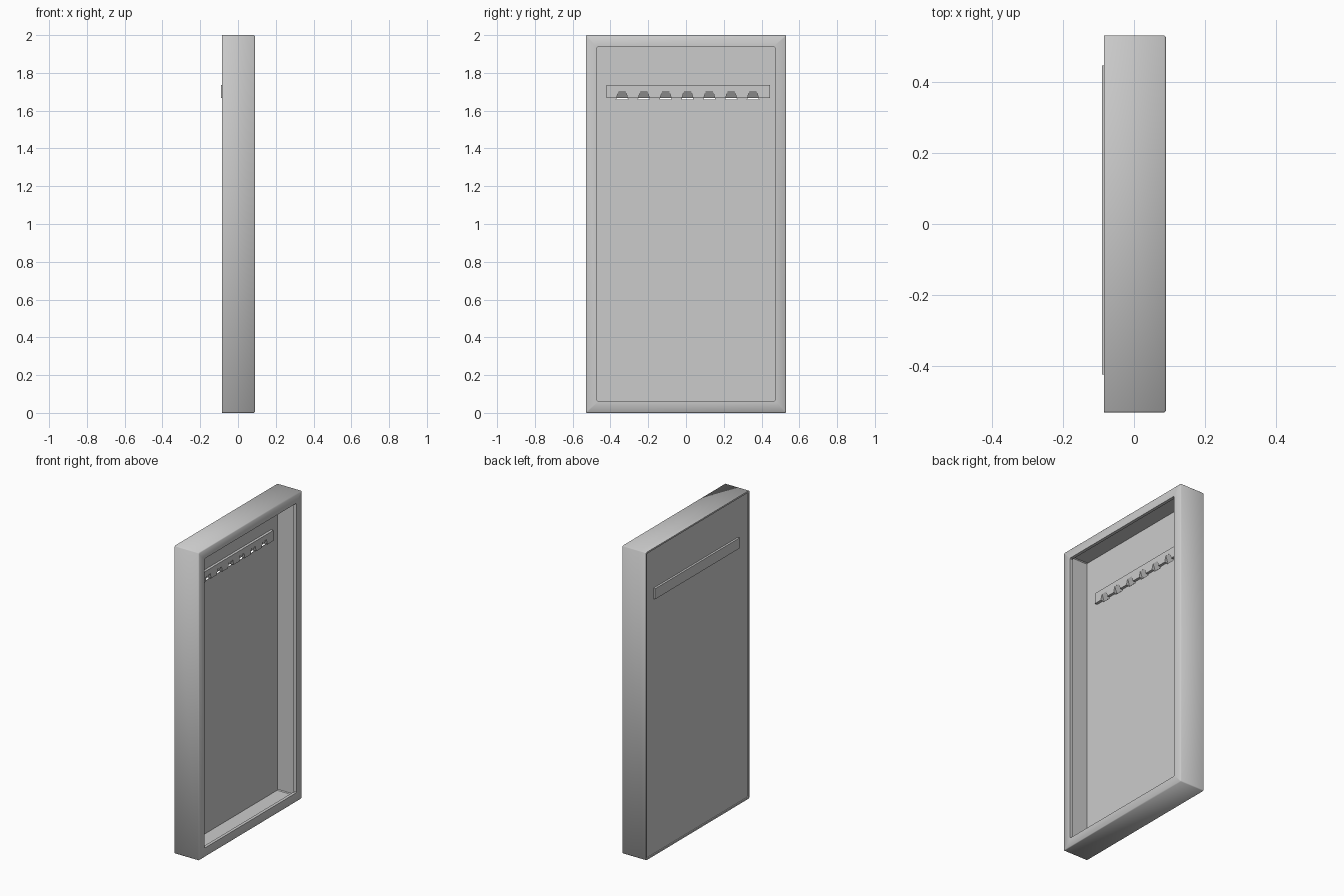
import bpy, bmesh

cube = bpy.data.objects.get("Cube")
if cube:
    bpy.data.objects.remove(cube)

grey = bpy.data.materials.new("plain grey")
grey.use_nodes = True
grey.diffuse_color = (0.6, 0.6, 0.6, 1)
grey.node_tree.nodes["Principled BSDF"].inputs["Base Color"].default_value = (0.6, 0.6, 0.6, 1)

HALF_Y, HALF_Z, CHAMFER = 0.53, 1.0, 0.005


def finish(name, bm):
    bmesh.ops.recalc_face_normals(bm, faces=bm.faces)
    for e in bm.edges:
        e.smooth = e.calc_face_angle() < 0.9
    mesh = bpy.data.meshes.new(name)
    bm.to_mesh(mesh)
    bm.free()
    mesh.materials.append(grey)
    obj = bpy.data.objects.new(name, mesh)
    bpy.context.collection.objects.link(obj)
    return obj


def box(name, x, y, z):
    bm = bmesh.new()
    bmesh.ops.create_cube(bm, size=1)
    for v in bm.verts:
        v.co = [lo + (c + 0.5) * (hi - lo) for c, (lo, hi) in zip(v.co, (x, y, z))]
    return finish(name, bm)


def ring_loft(name, section, smooth_bands):
    """Sweep a closed section of (inset, x) points round a rectangle with cut corners."""
    bm = bmesh.new()
    loops = []
    for inset, x in section:
        y, z = HALF_Y - inset, HALF_Z - inset
        yc, zc = y - CHAMFER, z - CHAMFER
        outline = [(-yc, -z), (yc, -z), (y, -zc), (y, zc),
                   (yc, z), (-yc, z), (-y, zc), (-y, -zc)]
        loops.append([bm.verts.new((x, py, 1 + pz)) for py, pz in outline])
    for i, a in enumerate(loops):
        b = loops[(i + 1) % len(loops)]
        for k in range(8):
            n = (k + 1) % 8
            face = bm.faces.new((a[k], a[n], b[n], b[k]))
            face.smooth = i < smooth_bands
    return finish(name, bm)


# Thin outer shell with a lip round the opening
ring_loft("frame", [(0, -0.084), (0, 0.085), (0.005, 0.09), (0.06, 0.09),
                    (0.06, 0.07), (0.018, 0.07), (0.018, -0.074),
                    (0.01, -0.074), (0.01, -0.084)], 3)

# Thin back panel set in from the rear edge
panel = box("back_panel", (-0.077, -0.074), (-0.52, 0.52), (0.01, 1.99))

# Rail through the panel
rail = box("rail", (-0.0905, -0.057), (-0.422, 0.445), (1.667, 1.735))

# Sloping notches along the lower front edge of the rail
bm = bmesh.new()
for i in range(7):
    y = 0.008 + (i - 3) * 0.1155
    low, high = ([bm.verts.new((x, y + s * half, z))
                  for x, s in ((back, -1), (back, 1), (-0.05, 1), (-0.05, -1))]
                 for back, half, z in ((-0.086, 0.031, 1.66), (-0.0575, 0.019, 1.703)))
    bm.faces.new(low)
    bm.faces.new(high)
    for k in range(4):
        n = (k + 1) % 4
        bm.faces.new((low[k], low[n], high[n], high[k]))
cutter = finish("notch_cutter", bm)
cutter.hide_render = True
cutter.hide_set(True)
for part in (panel, rail):
    cut = part.modifiers.new("notches", "BOOLEAN")
    cut.operation = "DIFFERENCE"
    cut.object = cutter
